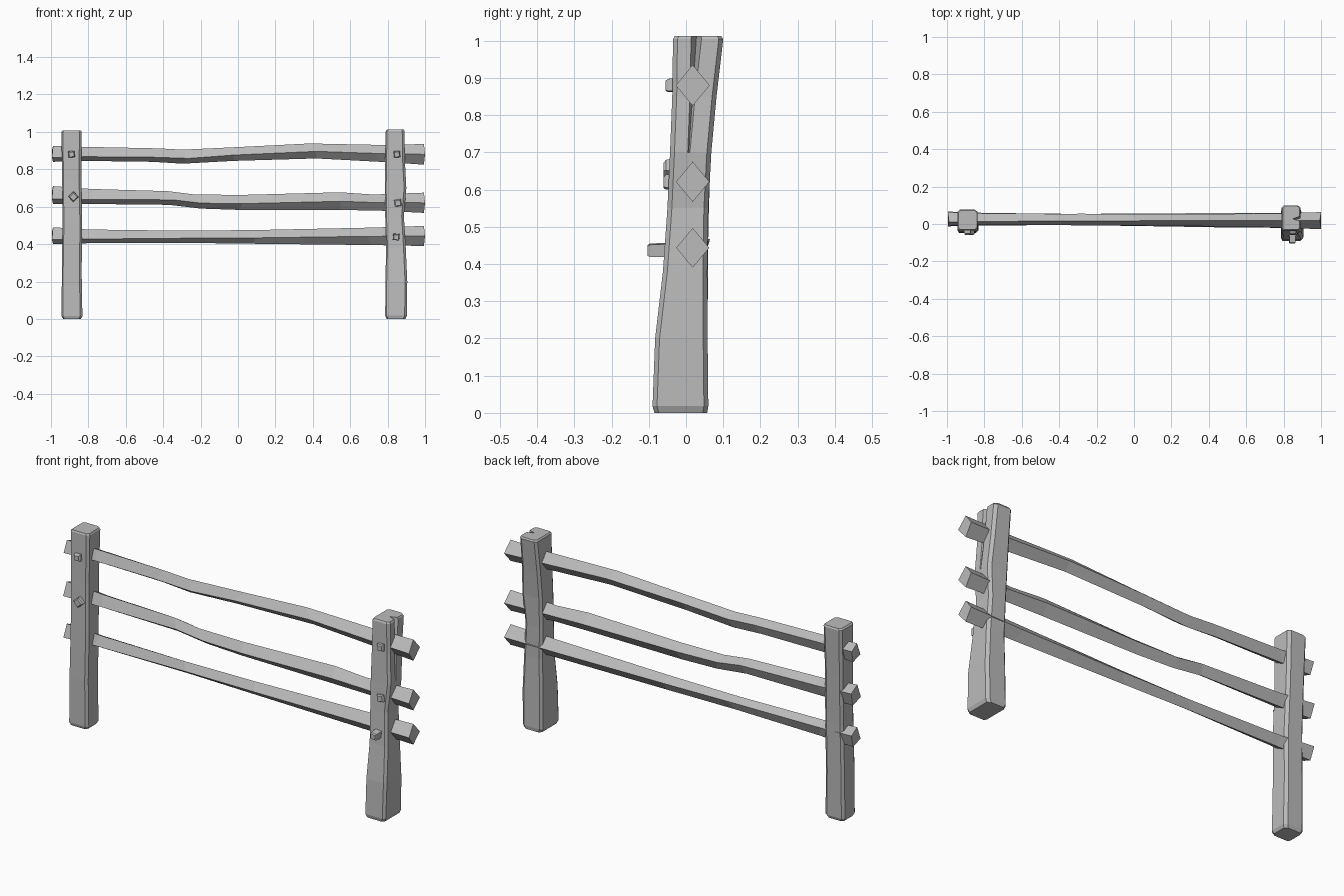
import bpy, bmesh, math, random
from mathutils import Vector

random.seed(4)
cube = bpy.data.objects.get("Cube")
if cube:
    bpy.data.objects.remove(cube, do_unlink=True)

wood = bpy.data.materials.new("weathered_grey_wood")
wood.use_nodes = True
grey = (0.5, 0.5, 0.5, 1)
wood.diffuse_color = grey
wood.node_tree.nodes["Principled BSDF"].inputs["Base Color"].default_value = grey


def loft(name, rings):
    """Skin a list of equal-length point rings and cap both ends."""
    bm = bmesh.new()
    loops = [[bm.verts.new(p) for p in ring] for ring in rings]
    n = len(loops[0])
    for a, b in zip(loops, loops[1:]):
        for i in range(n):
            j = (i + 1) % n
            bm.faces.new((a[i], a[j], b[j], b[i]))
    bm.faces.new(loops[0])
    bm.faces.new(loops[-1])
    bmesh.ops.recalc_face_normals(bm, faces=bm.faces)
    mesh = bpy.data.meshes.new(name)
    bm.to_mesh(mesh)
    bm.free()
    mesh.materials.append(wood)
    obj = bpy.data.objects.new(name, mesh)
    bpy.context.scene.collection.objects.link(obj)
    return obj


def rail(name, stations):
    """Split rail that twists from nearly square to a diamond; station = x, bottom, top."""
    rings = []
    for x, low, high in stations:
        t = (x + 1) / 2
        twist = math.radians(205 - 25 * min(1, t * 1.25))
        r = (high - low) / 2 / max(abs(math.sin(twist)), abs(math.cos(twist)))
        ring = []
        for k in range(4):
            a = twist + k * math.pi / 2
            dx = 0.012 * math.sin(a) if abs(x) > 0.95 else random.uniform(-0.03, 0.03)
            dx = -abs(dx) * 0.5 if x > 0.95 else abs(dx) if x < -0.95 else dx
            ring.append((x + dx, 0.027 - 0.009 * t + 0.83 * r * math.cos(a),
                         (low + high) / 2 + r * math.sin(a)))
        rings.append(ring)
    loft(name, rings)


rail("top_rail", [(-1, .84, .925), (-.8, .845, .92), (-.45, .84, .912), (-.28, .83, .905),
                  (0, .845, .92), (.4, .858, .938), (.75, .84, .93), (1, .825, .935)])
rail("middle_rail", [(-1, .615, .71), (-.8, .615, .695), (-.35, .61, .683), (-.22, .59, .665),
                     (0, .583, .663), (.55, .582, .677), (.75, .58, .665), (1, .567, .675)])
rail("bottom_rail", [(-1, .40, .49), (-.8, .405, .478), (-.3, .407, .472),
                     (.1, .402, .475), (.7, .395, .488), (1, .39, .497)])


def post(name, stations):
    """Hewn post with chamfered corners; station = z, x0, x1, y0, y1, crack width and depth."""
    rings = []
    for z, x0, x1, y0, y1, wide, deep in stations:
        c, ym = 0.012, (y0 + y1) / 2 - 0.005
        ring = [(x0, y0 + c), (x0 + c * .6, y0), (x1 - c, y0), (x1, y0 + c),
                (x1, ym - wide), (x1 - deep, ym), (x1, ym + wide),
                (x1, y1 - c), (x1 - c * 1.3, y1), (x0 + c, y1), (x0, y1 - c)]
        rings.append([(x, y, z) for x, y in ring])
    # Worn, slightly domed top
    cx = sum(p[0] for p in rings[-1]) / len(rings[-1])
    cy = sum(p[1] for p in rings[-1]) / len(rings[-1])
    rings.append([(cx + (x - cx) * .9, cy + (y - cy) * .93, z + .008) for x, y, z in rings[-1]])
    loft(name, rings)


post("right_post", [(0, .795, .895, -.085, .057, .003, 0), (.018, .787, .903, -.09, .06, .003, 0),
                    (.2, .788, .905, -.083, .058, .003, 0), (.38, .792, .897, -.062, .057, .003, 0),
                    (.55, .787, .887, -.05, .06, .003, 0), (.7, .785, .9, -.043, .068, .003, .001),
                    (.85, .787, .892, -.037, .082, .007, .018),
                    (1.004, .79, .89, -.035, .1, .014, .04)])
post("left_post", [(0, -.935, -.84, -.042, .05, .003, 0), (.015, -.943, -.832, -.047, .056, .003, 0),
                   (.25, -.942, -.836, -.046, .058, .003, 0), (.5, -.938, -.833, -.042, .06, .003, 0),
                   (.75, -.94, -.838, -.036, .068, .003, 0), (1.0, -.944, -.836, -.033, .077, .003, 0)])


def peg(name, x, z, tip, size, roll):
    """Tapered wooden peg driven through the front of a post."""
    rings = []
    for y, s, drop in ((0.0, size * 1.15, 0), (tip + .006, size, -.002), (tip, size * .75, -.003)):
        ring = []
        for k in range(4):
            a = math.radians(roll + 45 + 90 * k)
            ring.append(Vector((x + s * math.cos(a), y, z + drop + s * math.sin(a))))
        rings.append(ring)
    loft(name, rings)


for name, *spec in [("right_top_peg", .85, .882, -.055, .023, 4),
                    ("right_middle_peg", .855, .622, -.06, .025, 8),
                    ("right_bottom_peg", .846, .439, -.104, .023, -6),
                    ("left_top_peg", -.89, .882, -.053, .023, 5),
                    ("left_middle_peg", -.88, .655, -.06, .027, 42)]:
    peg(name, *spec)
